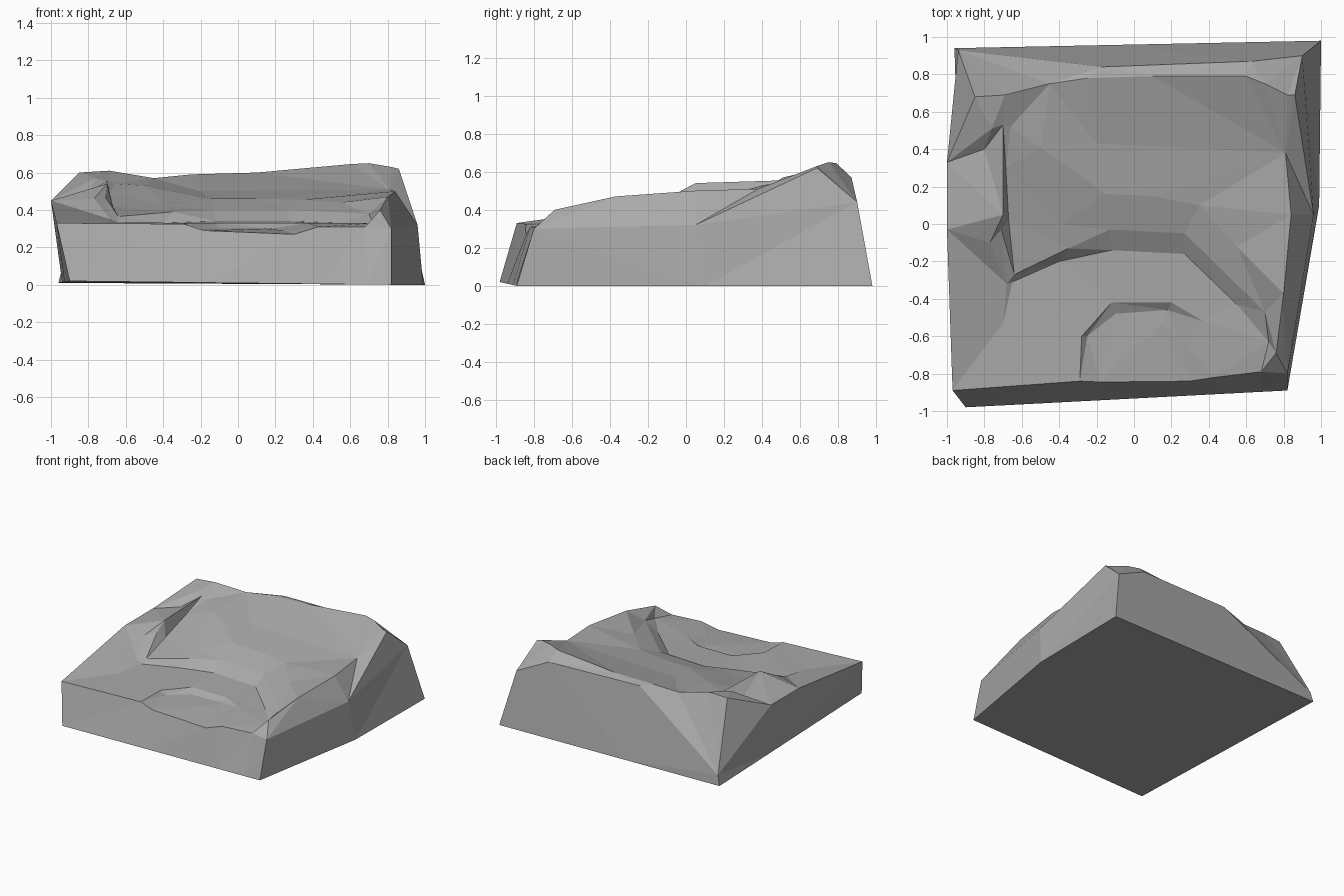
import bpy
import bmesh
from mathutils import Vector
from mathutils.geometry import delaunay_2d_cdt

cube = bpy.data.objects.get("Cube")
if cube:
    bpy.data.objects.remove(cube, do_unlink=True)

# One plain stone colour
stone = bpy.data.materials.new("grey_stone")
stone.use_nodes = True
grey = (0.4, 0.4, 0.4, 1)
stone.diffuse_color = grey
stone.node_tree.nodes["Principled BSDF"].inputs["Base Color"].default_value = grey

# Corners of the slab, named so that rim and break lines can share them
front_left = (-.97, -.89, .33)
front_right = (.82, -.8, .3)
right_bulge = (.96, .05, .32)
back_right = (.9, .9, .44)
back_left = (-.94, .93, .09)
left_brow = (-1, .33, .45)
left_ledge = (-1, -.03, .45)
west_peak = (-.85, .68, .6)
east_peak = (.82, .69, .63)
pit_left = (-.29, -.84, .325)
spike_front = (.3, -.84, .27)
spike_right = (.43, -.82, .31)
slope_end = (.81, .38, .51)
lip_end = (.8, -.37, .47)
cliff_back = (-.66, .52, .54)
cliff_foot = (-.67, .02, .42)
spur_top = (-.71, -.03, .47)
spur_foot = (-.68, -.32, .35)
notch = (.68, -.79, .31)

# Base outline, counter-clockwise from the front
foot_front_left = (-.9, -.98, .02)
foot_front_right = (.82, -.89, 0)
foot_right = (.99, .1, 0)
foot_back_right = (1, .98, 0)
foot_back_left = (-.96, .94, .01)

# Each wall: rim points, first foot, last foot
walls = [
    ([front_left, pit_left, (-.18, -.845, .29), spike_front, spike_right,
      notch, front_right], foot_front_left, foot_front_right),
    ([front_right, right_bulge], foot_front_right, foot_right),
    ([right_bulge, back_right], foot_right, foot_back_right),
    ([back_right, (.63, .87, .57), (-.17, .84, .58), back_left],
     foot_back_right, foot_back_left),
    ([back_left, left_brow, left_ledge, front_left], foot_back_left, foot_front_left),
]

# Break lines of the terraced ground
crest = [back_left, west_peak, (-.69, .69, .61), (-.45, .75, .57), (-.25, .78, .59),
         (.1, .79, .6), (.6, .79, .645), (.7, .75, .65), east_peak, back_right]
west_crest = [west_peak, left_brow, (-.76, .51, .57)]
west_hollow = [left_brow, (-.8, .4, .49), (-.76, .51, .57)]
east_crest = [front_right, (.76, -.69, .4), lip_end, (.84, .05, .5), slope_end, east_peak]
east_flank = [east_peak, (.86, .69, .62), right_bulge]
slope_foot = [cliff_back, (-.5, .41, .53), (-.2, .43, .5), slope_end]
cliff_top = [spur_top, (-.7, .05, .54), (-.7, .53, .555), cliff_back]
cliff_base = [spur_top, cliff_foot, (-.685, .3, .49), cliff_back]
plateau_lip = [cliff_foot, (-.38, 0, .42), (-.15, .16, .46), (.1, .15, .46),
               (.35, .1, .455), (.55, -.12, .44), lip_end]
spur = [left_ledge, (-.77, -.1, .46), spur_top, spur_foot, (-.7, -.53, .33), front_left]
step_top = [spur_foot, (-.64, -.27, .365), (-.35, -.13, .39), (-.13, -.03, .4),
            (.27, -.05, .4), (.7, -.47, .38), (.76, -.69, .4)]
step_foot = [spur_foot, (-.65, -.31, .335), (-.4, -.2, .33), (-.12, -.14, .34),
             (.27, -.16, .34), (.55, -.43, .33), (.72, -.63, .33), notch]
pit_rim = [pit_left, (-.28, -.6, .33), (-.12, -.42, .33), (.2, -.42, .33), (.37, -.52, .33)]
pit_floor = [pit_left, (-.25, -.6, .3), (-.1, -.48, .3), (.18, -.46, .3), (.15, -.53, .3)]
spike = [spike_front, (.15, -.53, .3), (.25, -.63, .29), (.37, -.52, .33), spike_right]
spike_ridge = [(.25, -.63, .29), spike_front]

break_lines = [rim for rim, _, _ in walls] + [
    crest, west_crest, west_hollow, east_crest, east_flank, slope_foot, cliff_top,
    cliff_base, plateau_lip, spur, step_top, step_foot, pit_rim, pit_floor, spike,
    spike_ridge]


def triangulate_ground(lines):
    """Return points and triangles of a surface that follows every line."""
    points = list(dict.fromkeys(point for line in lines for point in line))
    index = {point: i for i, point in enumerate(points)}
    edges = [(index[a], index[b]) for line in lines for a, b in zip(line, line[1:])]
    flat = [Vector(point[:2]) for point in points]
    result = delaunay_2d_cdt(flat, edges, [], 1, 0.0001)
    surface = []
    for position, sources in zip(result[0], result[3]):
        if sources:
            surface.append(points[sources[0]])
        else:
            near = min(points, key=lambda p: (Vector(p[:2]) - position).length)
            surface.append((position.x, position.y, near[2]))
    return surface, result[2]


def wall_feet(rim, start, end):
    """Spread one foot under each rim point between two base corners."""
    lengths = [0]
    for a, b in zip(rim, rim[1:]):
        lengths.append(lengths[-1] + (Vector(b).xy - Vector(a).xy).length)
    return [Vector(start).lerp(Vector(end), d / lengths[-1]) for d in lengths]


# Ground surface
bm = bmesh.new()
surface, triangles = triangulate_ground(break_lines)
verts = [bm.verts.new(point) for point in surface]
for triangle in triangles:
    bm.faces.new([verts[i] for i in triangle])

# Side walls and underside
underside = []
for rim, start, end in walls:
    feet = wall_feet(rim, start, end)
    underside += feet[:-1]
    for i in range(len(rim) - 1):
        corners = (rim[i], feet[i], feet[i + 1], rim[i + 1])
        quad = bm.faces.new([bm.verts.new(corner) for corner in corners])
        bmesh.ops.triangulate(bm, faces=[quad])
bm.faces.new([bm.verts.new(foot) for foot in reversed(underside)])

bmesh.ops.remove_doubles(bm, verts=bm.verts, dist=0.0005)
bmesh.ops.recalc_face_normals(bm, faces=bm.faces)

mesh = bpy.data.meshes.new("terraced_ground")
bm.to_mesh(mesh)
bm.free()
mesh.materials.append(stone)
bpy.context.collection.objects.link(bpy.data.objects.new("terraced_ground", mesh))
